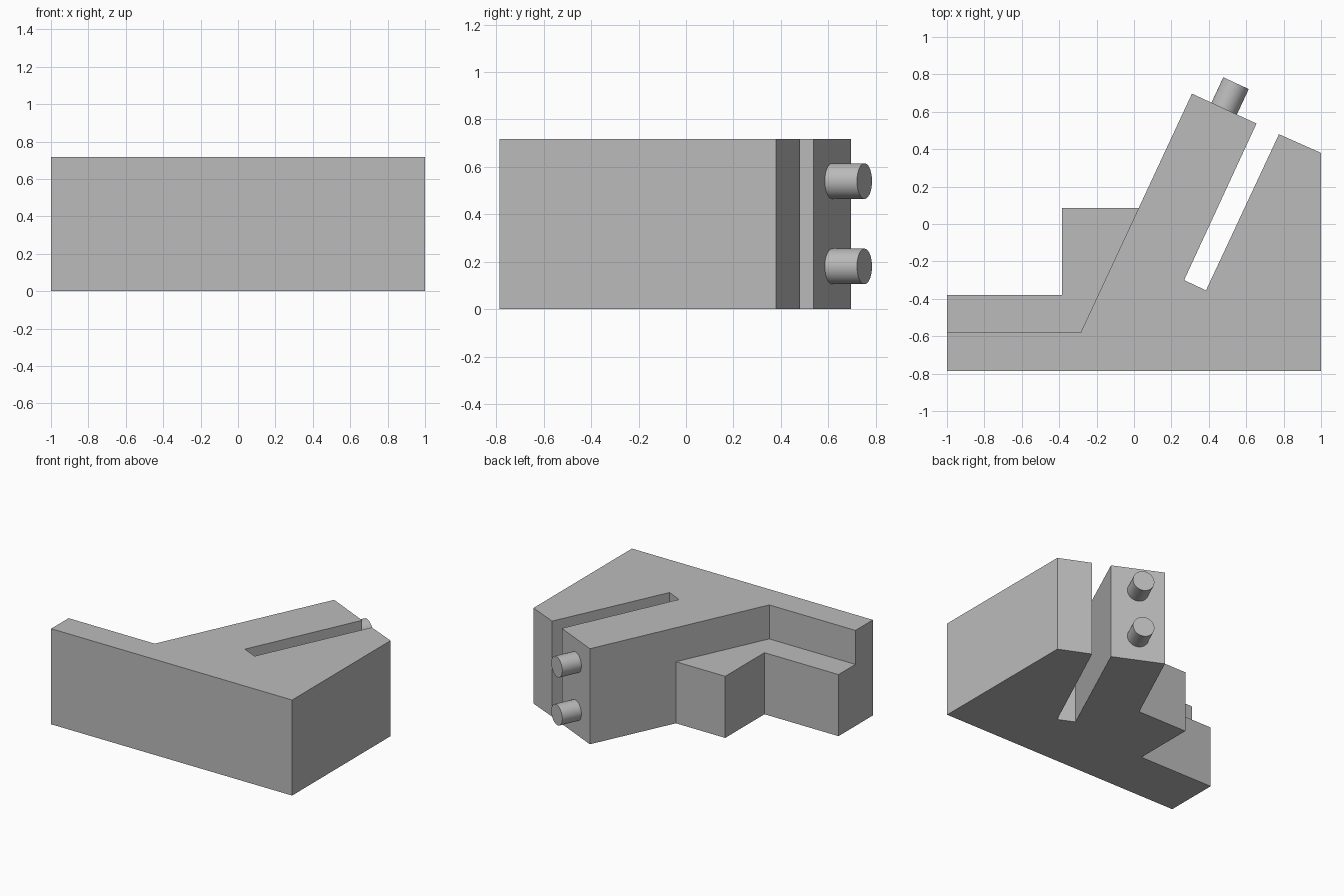
import bpy, bmesh, math
from mathutils import Vector

cube = bpy.data.objects.get("Cube")
if cube:
    bpy.data.objects.remove(cube, do_unlink=True)

# Single material
grey = bpy.data.materials.new("plain grey")
grey.use_nodes = True
colour = (0.5, 0.5, 0.5, 1)
grey.diffuse_color = colour
grey.node_tree.nodes["Principled BSDF"].inputs["Base Color"].default_value = colour


def extrude_outline(name, outline, height):
    """Flat outline in the ground plane, raised to a prism."""
    bm = bmesh.new()
    base = bm.faces.new([bm.verts.new((x, y, 0)) for x, y in outline])
    raised = bmesh.ops.extrude_face_region(bm, geom=[base])["geom"]
    verts = [g for g in raised if isinstance(g, bmesh.types.BMVert)]
    bmesh.ops.translate(bm, verts=verts, vec=(0, 0, height))
    bmesh.ops.recalc_face_normals(bm, faces=bm.faces)
    mesh = bpy.data.meshes.new(name)
    bm.to_mesh(mesh)
    bm.free()
    mesh.materials.append(grey)
    obj = bpy.data.objects.new(name, mesh)
    bpy.context.collection.objects.link(obj)
    return obj


# Full-height body with the slanted arm and slot
extrude_outline("body", [
    (-1, -0.787), (1, -0.787), (1, 0.38), (0.775, 0.48),
    (0.385, -0.355), (0.268, -0.30), (0.655, 0.537), (0.31, 0.697),
    (-0.285, -0.58), (-1, -0.58)], 0.717)

# Lower step behind the body
extrude_outline("step", [
    (-1, -0.58), (-0.285, -0.58), (0.025, 0.085),
    (-0.385, 0.085), (-0.385, -0.38), (-1, -0.38)], 0.462)

# Two round pegs on the end of the arm
slant = math.radians(25)
axis = Vector((math.sin(slant), math.cos(slant), 0))
for label, z in (("lower", 0.18), ("upper", 0.54)):
    centre = Vector((0.482, 0.617, z)) + axis * 0.065
    bpy.ops.mesh.primitive_cylinder_add(
        vertices=48, radius=0.075, depth=0.17, location=centre,
        rotation=axis.to_track_quat("Z", "Y").to_euler())
    peg = bpy.context.object
    peg.name = label + "_peg"
    peg.data.materials.append(grey)
    bpy.ops.object.shade_smooth_by_angle(angle=math.radians(30))
